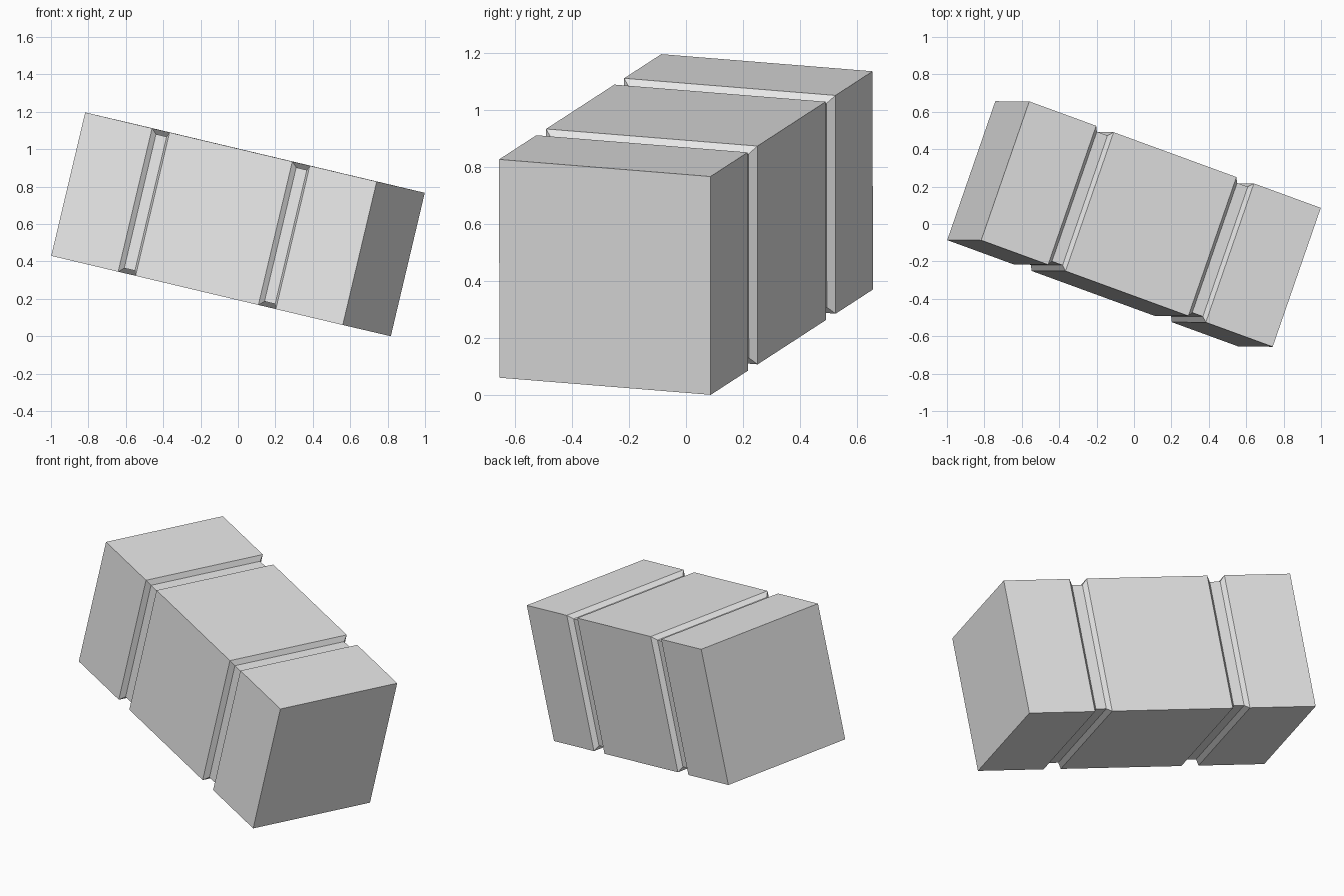
import bpy, bmesh
from mathutils import Matrix, Vector

cube = bpy.data.objects.get("Cube")
if cube:
    bpy.data.objects.remove(cube, do_unlink=True)

# Plain grey material
grey = bpy.data.materials.new("light grey")
grey.use_nodes = True
colour = (0.8, 0.8, 0.8, 1)
grey.diffuse_color = colour
grey.node_tree.nodes["Principled BSDF"].inputs["Base Color"].default_value = colour

HALF_LENGTH, HALF_WIDTH, GROOVE_DEPTH = 0.85, 0.394, 0.026

# Square sections along the length: (position, half width), mirrored about the middle
floor = HALF_WIDTH - GROOVE_DEPTH
half = [(0.358, HALF_WIDTH), (0.378, floor), (0.44, floor),
        (0.46, HALF_WIDTH), (HALF_LENGTH, HALF_WIDTH)]
sections = [(-p, w) for p, w in reversed(half)] + half

# Loft the block with its two grooves running all the way round
bm = bmesh.new()
rings = [[bm.verts.new((p, sy * w, sz * w))
          for sy, sz in ((-1, -1), (1, -1), (1, 1), (-1, 1))]
         for p, w in sections]
for a, b in zip(rings, rings[1:]):
    for i in range(4):
        j = (i + 1) % 4
        bm.faces.new((a[i], a[j], b[j], b[i]))
bm.faces.new(rings[0])
bm.faces.new(rings[-1])
bmesh.ops.recalc_face_normals(bm, faces=bm.faces)

# Tilted pose: long axis, then depth axis, then up axis
along = Vector((1.56, -0.57, -0.37)).normalized()
up = Vector((0.18, 0, 0.77))
up = (up - along * up.dot(along)).normalized()
depth = up.cross(along)
pose = Matrix((along, depth, up)).transposed().to_4x4()
bmesh.ops.transform(bm, matrix=pose, verts=bm.verts)

# Centre it and stand it on the ground
lowest = min(v.co.z for v in bm.verts)
bmesh.ops.translate(bm, vec=(0, 0, -lowest), verts=bm.verts)

mesh = bpy.data.meshes.new("grooved_block")
bm.to_mesh(mesh)
bm.free()
mesh.materials.append(grey)
block = bpy.data.objects.new("grooved_block", mesh)
bpy.context.collection.objects.link(block)
